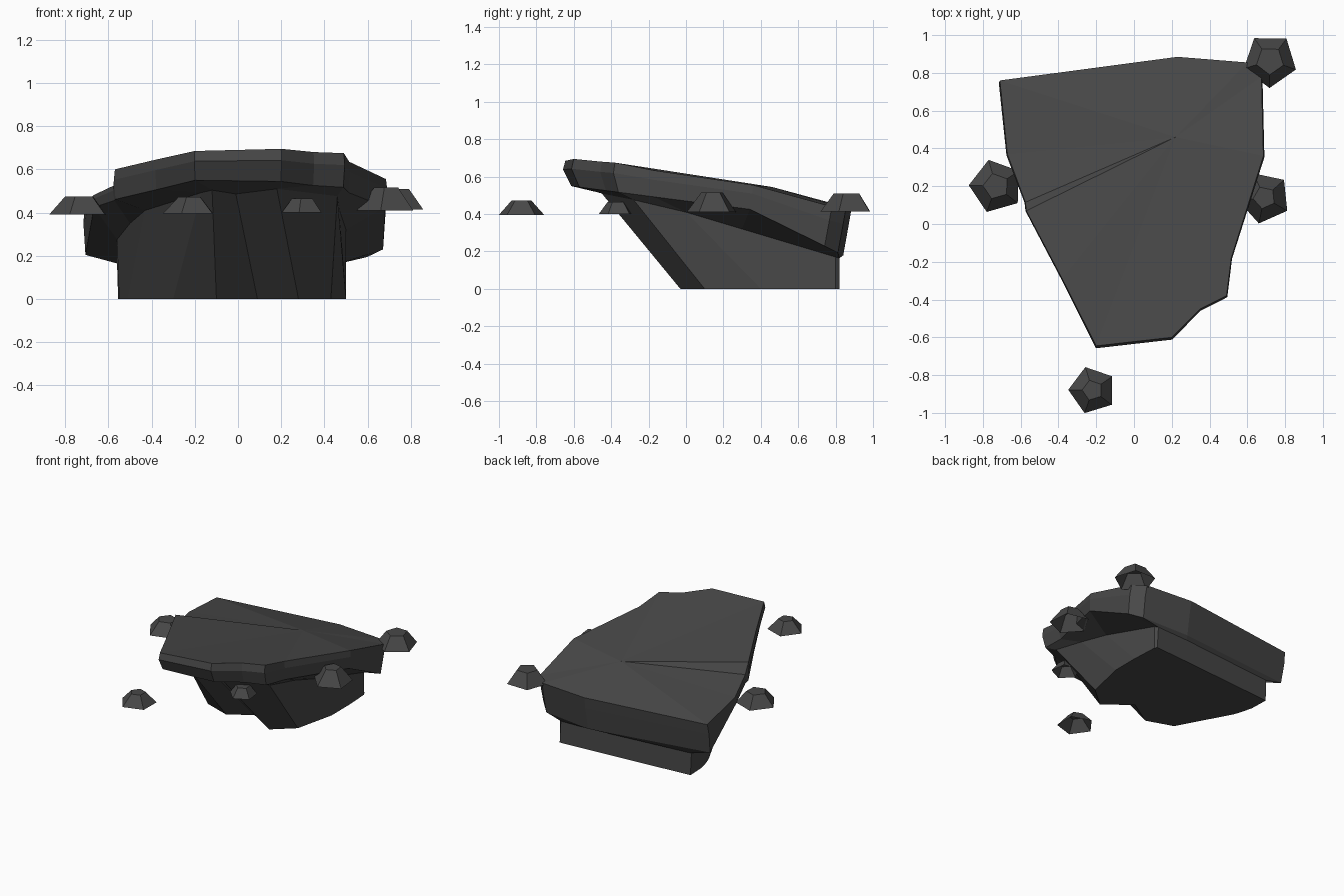
import bpy, bmesh, math

if "Cube" in bpy.data.objects:
    bpy.data.objects.remove(bpy.data.objects["Cube"])

stone = bpy.data.materials.new("dark_stone")
stone.diffuse_color = (0.065, 0.065, 0.065, 1)
stone.use_nodes = True
stone.node_tree.nodes["Principled BSDF"].inputs["Base Color"].default_value = stone.diffuse_color


def make_object(name, bm):
    mesh = bpy.data.meshes.new(name)
    bm.to_mesh(mesh)
    bm.free()
    mesh.materials.append(stone)
    obj = bpy.data.objects.new(name, mesh)
    bpy.context.collection.objects.link(obj)
    return obj


def bridge(bm, a, b):
    n = len(a)
    for i in range(n):
        j = (i + 1) % n
        bm.faces.new((a[i], a[j], b[j], b[i]))


# Main outcrop: outline of the sloping top, counter-clockwise from back right
top = [(.60, .855, .43), (.23, .885, .43), (-.71, .76, .43), (-.67, .37, .48),
       (-.575, .115, .525), (-.57, .07, .60), (-.38, -.29, .645), (-.2, -.645, .685),
       (.2, -.6, .695), (.35, -.45, .68), (.49, -.38, .675), (.515, -.18, .635),
       (.685, .36, .555), (.675, .78, .44)]
# Where the overhang meets the base
neck = [(.47, .82), (.2, .80), (-.56, .735), (-.56, .45), (-.5, .2), (-.43, 0), (-.17, -.36),
        (-.12, -.42), (-.01, -.33), (.18, -.45), (.46, -.28), (.47, 0), (.5, .3), (.49, .80)]
# Footprint on the ground
foot = [(.48, .82), (.2, .80), (-.555, .74), (-.55, .6), (-.53, .52), (-.51, .46), (-.30, .07),
        (-.10, 0), (.09, .12), (.28, -.03), (.43, .10), (.5, .40), (.5, .6), (.49, .80)]


def low_z(x, y):
    left_drop = .035 if x < -.6 and y > .6 else 0
    return min(.47 - .13 * y, .60 - .5 * y) - left_drop


def neck_z(x, y):
    left_drop = .025 if x < -.5 and y > .6 else 0
    return min(.42 - .2 * y, .41 - .3 * y) - left_drop


bm = bmesh.new()
rim = [bm.verts.new(p) for p in top]
# bulging edge of the slab at the front, flat wall at the back
edge = [bm.verts.new((x * 1.008, y * (1.02 if y < 0 else .983),
                      z - .35 * (z - low_z(x, y * .95)))) for x, y, z in top]
low = [bm.verts.new((x * .995, y * .95, low_z(x, y * .95))) for x, y, z in top]
waist = [bm.verts.new((x, y, neck_z(x, y))) for x, y in neck]
ground = [bm.verts.new((x, y, 0)) for x, y in foot]
for a, b in ((rim, edge), (edge, low), (low, waist), (waist, ground)):
    bridge(bm, a, b)
bm.faces.new(ground)
# top surface fans out from the end of the crack
crack = bm.verts.new((.22, .46, .545))
for i in range(len(rim)):
    bm.faces.new((rim[i], rim[(i + 1) % len(rim)], crack))
bmesh.ops.recalc_face_normals(bm, faces=bm.faces)
make_object("overhanging_rock", bm)


# Small five-sided stones around the outcrop, open underneath
def small_stone(name, x, y, z0, z1, r, turn, r_top):
    bm = bmesh.new()
    rings = []
    for rad, z in ((r_top, z1), (r, z0)):
        ring = []
        for i in range(5):
            a = math.radians(turn - 72 * i)
            ring.append(bm.verts.new((x + rad * math.cos(a), y + rad * math.sin(a), z)))
        rings.append(ring)
    bridge(bm, rings[0], rings[1])
    bm.faces.new(rings[0][::-1])
    make_object(name, bm)


small_stone("left_stone", -.73, .20, .39, .475, .145, 178 - 72 * 4, .07)
small_stone("front_stone", -.22, -.88, .395, .473, .128, -109, .055)
small_stone("under_stone", .30, -.37, .40, .465, .098, -100, .05)
small_stone("right_stone", .69, .14, .41, .515, .14, 42, .06)
small_stone("back_stone", .72, .865, .415, .51, .145, -91, .075)
